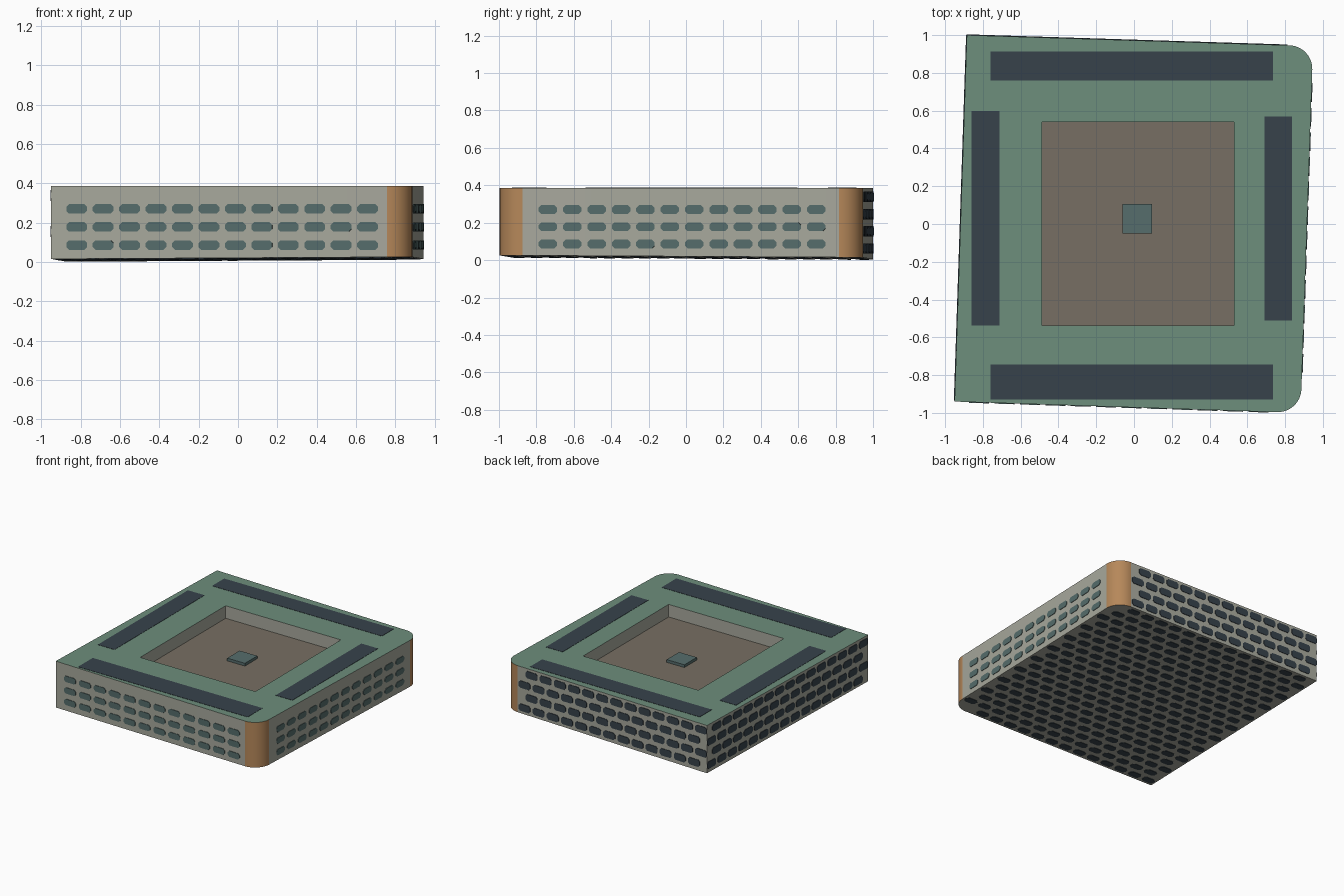
import bpy, bmesh, math
from mathutils import Vector as V

if "Cube" in bpy.data.objects:
    bpy.data.objects.remove(bpy.data.objects["Cube"])

H = 0.385            # top height
FLOOR = 0.285        # recess floor height
R = 0.125            # radius of the two rounded corners


def material(name, rgb):
    m = bpy.data.materials.new(name)
    lin = [(c / 255 / 12.92) if c < 11 else ((c / 255 + 0.055) / 1.055) ** 2.4 for c in rgb]
    m.diffuse_color = (*lin, 1)
    m.use_nodes = True
    m.node_tree.nodes["Principled BSDF"].inputs["Base Color"].default_value = m.diffuse_color
    return m


GREY = material("warm grey", (168, 169, 157))
GREEN = material("sage green", (109, 142, 124))
ORANGE = material("copper", (182, 136, 90))
BROWN = material("brown", (119, 111, 99))
NAVY = material("dark navy", (55, 66, 75))
TEAL = material("slate teal", (86, 109, 108))


def finish(name, bm, mats):
    me = bpy.data.meshes.new(name)
    bm.to_mesh(me)
    bm.free()
    ob = bpy.data.objects.new(name, me)
    bpy.context.collection.objects.link(ob)
    for m in mats:
        me.materials.append(m)
    return ob


def bottom_z(x, y):
    # the underside slopes slightly towards the back left corner
    return 0.004 + 0.0060 * (1 - y) + 0.0055 * (x + 0.885)


# Footprint: a slightly turned square, right-hand corners rounded
BL, BR, TR, TL = V((-0.95, -0.94)), V((0.882, -1.0)), V((0.948, 0.942)), V((-0.885, 1.0))
corners = [BL, BR, TR, TL]
outline, is_arc = [], []
for i, p in enumerate(corners):
    if p in (BL, TL):
        outline.append(p)
        is_arc.append(False)
        continue
    a = (corners[i - 1] - p).normalized()
    b = (corners[(i + 1) % 4] - p).normalized()
    c = p + (a + b) * R
    n = 12
    for k in range(n + 1):
        t = math.pi / 2 * k / n
        outline.append(c - b * R * math.cos(t) - a * R * math.sin(t))
        is_arc.append(k < n)

# Main body with green top, copper corners and square recess
bm = bmesh.new()
top = [bm.verts.new((p.x, p.y, H)) for p in outline]
low = [bm.verts.new((p.x, p.y, bottom_z(p.x, p.y))) for p in outline]
N = len(outline)
for i in range(N):
    j = (i + 1) % N
    f = bm.faces.new((low[i], low[j], top[j], top[i]))
    f.material_index = 2 if is_arc[i] else 0
    f.smooth = is_arc[i]
bm.faces.new(low[::-1])
hole = [(-0.487, -0.538), (0.53, -0.538), (0.53, 0.54), (-0.487, 0.54)]
rim = [bm.verts.new((x, y, H)) for x, y in hole]
base = [bm.verts.new((x, y, FLOOR)) for x, y in hole]
for i in range(4):
    j = (i + 1) % 4
    bm.faces.new((rim[i], rim[j], base[j], base[i]))
bm.faces.new(base).material_index = 3
loops = [bm.edges.get((l[i], l[(i + 1) % len(l)])) for l in (top, rim) for i in range(len(l))]
res = bmesh.ops.triangle_fill(bm, use_beauty=True, edges=loops, normal=(0, 0, 1))
for f in res["geom"]:
    if isinstance(f, bmesh.types.BMFace):
        f.material_index = 1
        f.normal_update()
        if f.normal.z < 0:
            f.normal_flip()
body = finish("body", bm, [GREY, GREEN, ORANGE, BROWN])
bpy.context.view_layer.objects.active = body
body.select_set(True)
bpy.ops.object.shade_smooth_by_angle(angle=math.radians(30))
body.select_set(False)


def box(name, x0, x1, y0, y1, z0, z1, mat):
    bm = bmesh.new()
    bmesh.ops.create_cube(bm, size=1)
    for v in bm.verts:
        v.co = V(((x0 + x1) / 2 + v.co.x * (x1 - x0),
                  (y0 + y1) / 2 + v.co.y * (y1 - y0),
                  (z0 + z1) / 2 + v.co.z * (z1 - z0)))
    return finish(name, bm, [mat])


# Dark strips on the top and the small block in the recess
for name, x0, x1, y0, y1 in (("back_strip", -0.76, 0.737, 0.76, 0.912),
                             ("front_strip", -0.76, 0.737, -0.93, -0.745),
                             ("left_strip", -0.86, -0.713, -0.538, 0.597),
                             ("right_strip", 0.69, 0.837, -0.51, 0.57)):
    box(name, x0, x1, y0, y1, H - 0.004, H + 0.002, NAVY)
box("centre_block", -0.06, 0.096, -0.05, 0.106, FLOOR - 0.005, FLOOR + 0.022, TEAL)


def slot(bm, c, u, v, w, h, ch, lift=0.004):
    # thin plate with cut corners, u across, v up, facing u x v
    n = u.cross(v)
    a, b = w / 2, h / 2
    pts = [(-a + ch, -b), (a - ch, -b), (a, -b + ch), (a, b - ch),
           (a - ch, b), (-a + ch, b), (-a, b - ch), (-a, -b + ch)]
    inner = [bm.verts.new(c + u * x + v * y) for x, y in pts]
    outer = [bm.verts.new(c + u * x + v * y + n * lift) for x, y in pts]
    bm.faces.new(outer)
    for i in range(8):
        j = (i + 1) % 8
        bm.faces.new((inner[i], inner[j], outer[j], outer[i]))


UP = V((0, 0, 1))


def slot_wall(name, p, q, mat, start, end, count, rows, w, h, stagger):
    # rows of slots along wall p -> q, from distance start to end
    u = (q - p).normalized()
    step = (end - start) / (count - 1)
    bm = bmesh.new()
    for r, z in enumerate(rows):
        off = stagger * step * (0.25 if r % 2 else -0.25)
        for i in range(count):
            c = p + u * (start + step * i + off)
            slot(bm, V((c.x, c.y, z)), V((u.x, u.y, 0)), UP, w, h, 0.014)
    return finish(name, bm, [mat])


three = (0.086, 0.178, 0.270)
four = (0.062, 0.154, 0.246, 0.338)
slot_wall("front_slots", BL, BR, TEAL, 0.13, 1.61, 12, three, 0.106, 0.048, 0)
slot_wall("right_slots", BR, TR, TEAL, 0.262, 1.697, 12, three, 0.099, 0.047, 0)
slot_wall("back_slots", TR, TL, NAVY, 0.22, 1.75, 13, four, 0.106, 0.056, 1)
slot_wall("left_slots", TL, BL, NAVY, 0.085, 1.85, 15, four, 0.106, 0.056, 1)

# Staggered slots over the whole underside
bm = bmesh.new()
ux = V((1, -0.033, 0.0057)).normalized()
uy = V((0.033, 1, -0.0058)).normalized()
COLS, ROWS = 14, 20
for r in range(ROWS):
    t = 0.025 + 0.95 * r / (ROWS - 1)
    for i in range(COLS):
        s = 0.05 + 0.90 * i / (COLS - 1) + (0.016 if r % 2 else -0.016)
        if s > 0.92 and not 0.05 < t < 0.95:
            continue
        p = BL.lerp(BR, s).lerp(TL.lerp(TR, s), t)
        slot(bm, V((p.x, p.y, bottom_z(p.x, p.y))), -ux, uy, 0.098, 0.058, 0.016, 0.003)
for f in bm.faces:
    f.normal_update()
finish("underside_slots", bm, [NAVY])
